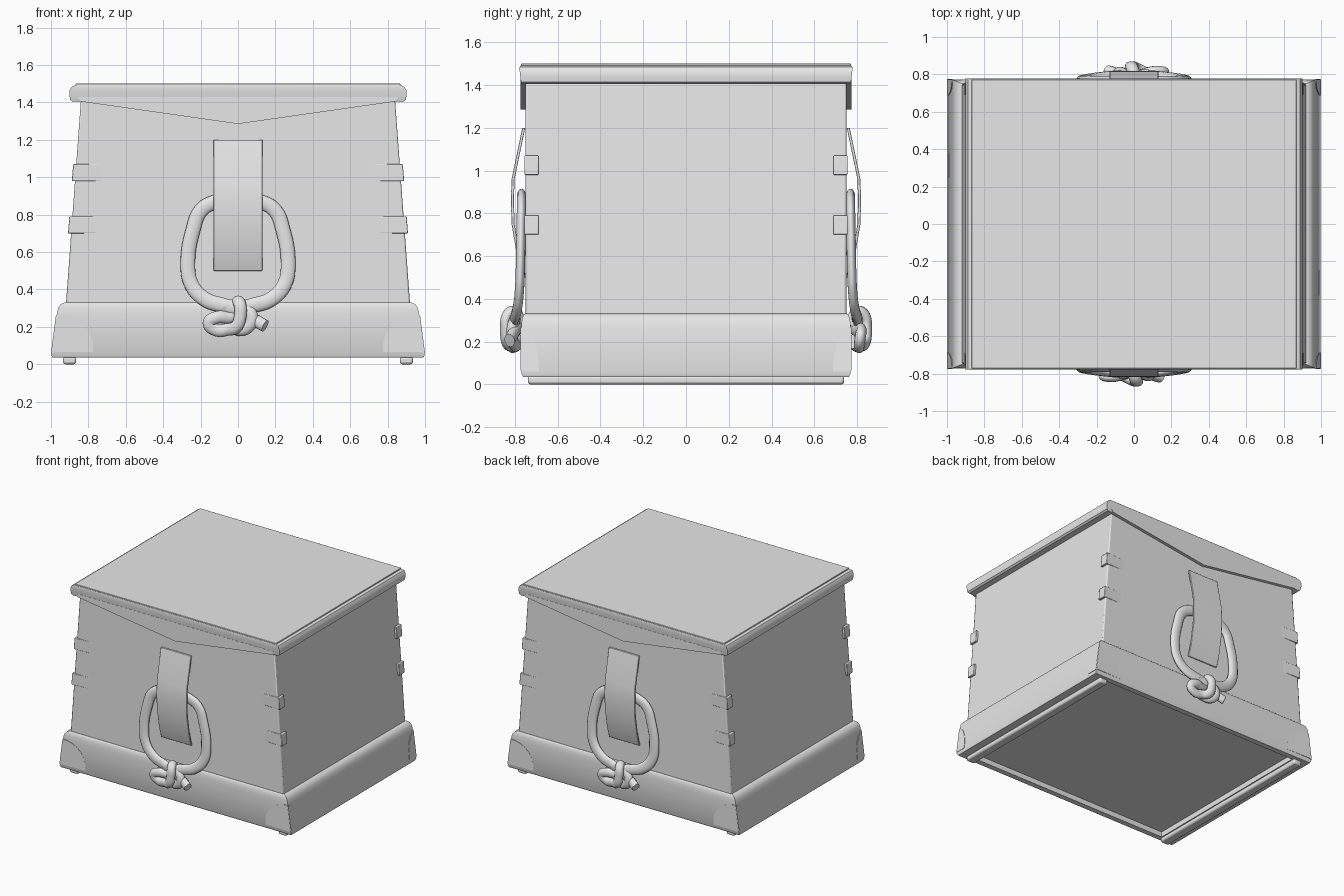
import bpy, bmesh, math

if "Cube" in bpy.data.objects:
    bpy.data.objects.remove(bpy.data.objects["Cube"])

grey = bpy.data.materials.new("plain_grey")
grey.diffuse_color = (0.8, 0.8, 0.8, 1)
grey.use_nodes = True
grey.node_tree.nodes["Principled BSDF"].inputs["Base Color"].default_value = grey.diffuse_color


def finish(bm, name, bevel=0.0):
    bmesh.ops.recalc_face_normals(bm, faces=bm.faces)
    me = bpy.data.meshes.new(name)
    bm.to_mesh(me)
    bm.free()
    ob = bpy.data.objects.new(name, me)
    bpy.context.collection.objects.link(ob)
    me.materials.append(grey)
    if bevel:
        mod = ob.modifiers.new("bevel", 'BEVEL')
        mod.width, mod.segments, mod.limit_method = bevel, 2, 'ANGLE'
    bpy.ops.object.select_all(action='DESELECT')
    bpy.context.view_layer.objects.active = ob
    ob.select_set(True)
    bpy.ops.object.shade_smooth_by_angle(angle=math.radians(35))
    return ob


def stack(name, rings, bevel=0.0):
    """Loft rectangles given as (half x, half y, z)."""
    bm = bmesh.new()
    loops = [[bm.verts.new((sx * hx, sy * hy, z))
              for sx, sy in ((-1, -1), (1, -1), (1, 1), (-1, 1))] for hx, hy, z in rings]
    for a, b in zip(loops, loops[1:]):
        for i in range(4):
            j = (i + 1) % 4
            bm.faces.new((a[i], a[j], b[j], b[i]))
    bm.faces.new(loops[0])
    bm.faces.new(loops[-1])
    return finish(bm, name, bevel)


def prism(name, lower, upper, bevel=0.0):
    """Join two matching outlines into a solid."""
    bm = bmesh.new()
    a = [bm.verts.new(p) for p in lower]
    b = [bm.verts.new(p) for p in upper]
    bm.faces.new(a)
    bm.faces.new(b)
    for i in range(len(a)):
        j = (i + 1) % len(a)
        bm.faces.new((a[i], a[j], b[j], b[i]))
    return finish(bm, name, bevel)


def tube(name, points, radius, flat, s, closed):
    """Rope through (x, y, z) points, squashed in y; s turns it to front or back."""
    cu = bpy.data.curves.new(name, 'CURVE')
    cu.dimensions = '3D'
    cu.bevel_depth, cu.bevel_resolution, cu.resolution_u = radius, 4, 8
    cu.use_fill_caps = True
    sp = cu.splines.new('BEZIER')
    sp.bezier_points.add(len(points) - 1)
    sp.use_cyclic_u = closed
    for bp, (x, y, z) in zip(sp.bezier_points, points):
        bp.co = (s * x, -s * y / flat, z)
        bp.handle_left_type = bp.handle_right_type = 'AUTO'
    ob = bpy.data.objects.new(name, cu)
    ob.scale.y = flat
    bpy.context.collection.objects.link(ob)
    cu.materials.append(grey)
    bpy.ops.object.select_all(action='DESELECT')
    bpy.context.view_layer.objects.active = ob
    ob.select_set(True)
    bpy.ops.object.convert(target='MESH')
    bpy.ops.object.shade_smooth_by_angle(angle=math.radians(50))


# Box body, plinth with recessed underside, lid and top panel
stack("body", [(0.92, 0.75, 0.32), (0.84, 0.75, 1.41)], 0.008)
stack("base", [(0.86, 0.72, 0.075), (0.86, 0.72, 0.035), (0.992, 0.762, 0.035),
               (0.998, 0.77, 0.05), (0.968, 0.77, 0.27), (0.962, 0.768, 0.3),
               (0.947, 0.762, 0.322), (0.925, 0.752, 0.331)])
stack("lid", [(0.885, 0.768, 1.405), (0.898, 0.772, 1.415), (0.901, 0.775, 1.44),
              (0.9, 0.778, 1.465), (0.888, 0.778, 1.485), (0.87, 0.775, 1.491)])
stack("lid_panel", [(0.868, 0.772, 1.485), (0.868, 0.772, 1.5)], 0.003)


def base_x(z):
    return 1.0 - (z - 0.035) * 0.13


for sx in (-1, 1):
    # Runner under each side
    lo = [(sx * x, y, 0) for x, y in ((0.865, -0.74), (0.935, -0.74), (0.935, 0.74), (0.865, 0.74))]
    prism("runner", lo, [(x, y, 0.04) for x, y, z in lo], 0.012)
    for sy in (-1, 1):
        # Two wrapped corner straps
        for z0 in (0.70, 0.98):
            outlines = []
            for z in (z0, z0 + 0.09):
                xo = 0.944 - 0.0734 * z + 0.016
                outlines.append([(sx * xo, sy * 0.69, z), (sx * xo, sy * 0.756, z),
                                 (sx * (xo - 0.18), sy * 0.749, z), (sx * (xo - 0.18), sy * 0.69, z)])
            prism("corner_strap", *outlines, 0.004)
        # Rounded corner guards on the base
        arc = [(math.cos(t * math.pi / 16), math.sin(t * math.pi / 16)) for t in range(9)]
        side = [(0.772 - 0.085 * c, 0.06 + 0.2 * s) for c, s in arc] + [(0.772, 0.06)]
        prism("side_guard", [(sx * (base_x(z) - 0.01), sy * y, z) for y, z in side],
              [(sx * (base_x(z) + 0.003), sy * y, z) for y, z in side])
        front = [(0.22 * c, 0.065 + 0.2 * s) for c, s in arc] + [(0, 0.065)]
        prism("front_guard", [(sx * (base_x(z) - x), sy * 0.765, z) for x, z in front],
              [(sx * (base_x(z) - x), sy * (0.774 - 0.015 * x), z) for x, z in front])

for s in (1, -1):
    # Pointed apron hanging from the lid
    apron = [(-0.86, 1.43), (-0.84, 1.405), (0, 1.285), (0.84, 1.405), (0.86, 1.43)]
    prism("lid_apron", [(x, -s * 0.74, z) for x, z in apron],
          [(x, -s * 0.775, z) for x, z in apron])
    # Bowed hasp strip
    outer = [(0.766, 1.2), (0.816, 0.96), (0.819, 0.86), (0.816, 0.75), (0.787, 0.58), (0.76, 0.5)]
    inner = [(y - 0.014, z) for y, z in reversed(outer)]
    prism("hasp", [(-0.13, -s * y, z) for y, z in outer + inner],
          [(0.13, -s * y, z) for y, z in outer + inner], 0.003)
    # Rope handle hanging behind the hasp
    half = [(0.08, 0.8, 0.315), (0.18, 0.79, 0.35), (0.25, 0.78, 0.43), (0.268, 0.775, 0.54),
            (0.24, 0.772, 0.72), (0.2, 0.77, 0.82), (0.13, 0.77, 0.865)]
    loop = half + [(0, 0.77, 0.875)] + [(-x, y, z) for x, y, z in reversed(half)]
    tube("rope_handle", loop + [(0, 0.805, 0.3)], 0.04, 0.55, s, True)
    # Knot with a loose tail
    knot = [(-0.01, 0.775, 0.27), (-0.005, 0.79, 0.325), (0.01, 0.835, 0.32), (0.012, 0.845, 0.26),
            (-0.01, 0.838, 0.2), (-0.06, 0.815, 0.185), (-0.115, 0.81, 0.182),
            (-0.155, 0.815, 0.22), (-0.115, 0.82, 0.25), (-0.05, 0.805, 0.25),
            (0.01, 0.79, 0.265), (0.06, 0.80, 0.25), (0.145, 0.825, 0.205)]
    tube("rope_knot", knot, 0.034, 0.75, s, False)
    tube("rope_wrap", [(-0.08, 0.80, 0.315), (0.03, 0.80, 0.3), (0.075, 0.815, 0.25),
                       (0.04, 0.805, 0.19), (-0.05, 0.78, 0.2)], 0.034, 0.75, s, False)
